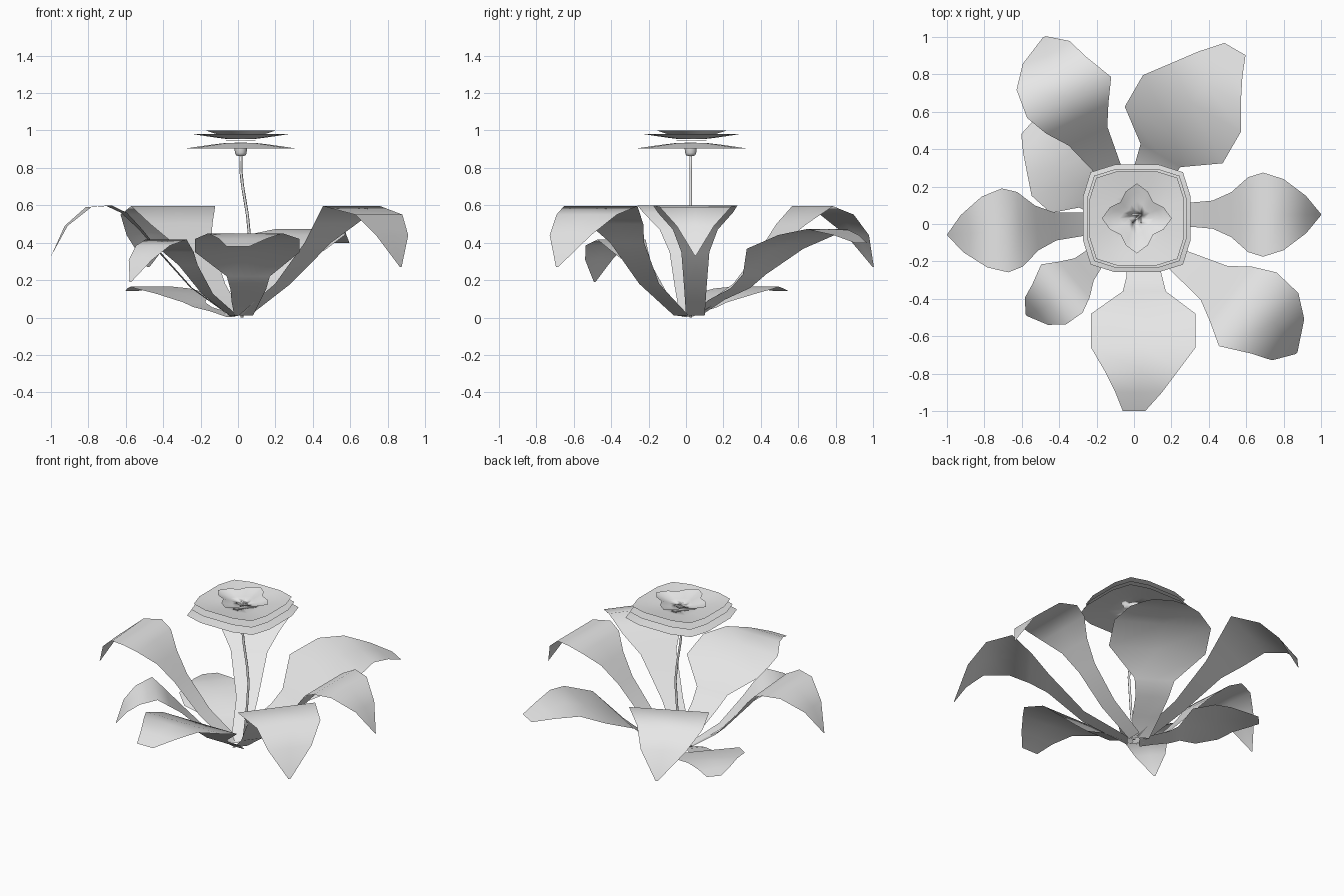
import bpy
import bmesh
from math import sin, cos, pi, radians

cube = bpy.data.objects.get("Cube")
if cube:
    bpy.data.objects.remove(cube)

grey = bpy.data.materials.new("pale_grey")
grey.use_nodes = True
colour = (0.8, 0.8, 0.8, 1)
grey.diffuse_color = colour
grey.node_tree.nodes["Principled BSDF"].inputs["Base Color"].default_value = colour


def finish(bm, name):
    """Turn a bmesh into a smooth, coloured object."""
    mesh = bpy.data.meshes.new(name)
    bm.to_mesh(mesh)
    bm.free()
    mesh.materials.append(grey)
    for face in mesh.polygons:
        face.use_smooth = True
    obj = bpy.data.objects.new(name, mesh)
    bpy.context.scene.collection.objects.link(obj)


def skin(bm, rows, closed):
    """Join rows of equally many vertices with quads."""
    count = len(rows[0])
    for a, b in zip(rows, rows[1:]):
        for i in range(count if closed else count - 1):
            j = (i + 1) % count
            bm.faces.new((a[i], a[j], b[j], b[i]))


# Leaf profiles: distance outward, height, right edge, left edge
drooping = [(.04, .01, -.05, .05), (.31, .18, -.075, .06), (.53, .4, -.1, .13),
            (.64, .5, -.16, .21), (.76, .595, -.235, .265), (.92, .55, -.16, .25),
            (1.03, .44, -.12, .16), (1.11, .27, -.015, 0)]
broad = [(.04, .01, -.02, .08), (.15, .09, -.035, .12), (.28, .15, -.04, .15),
         (.36, .22, -.06, .17), (.48, .35, -.23, .33), (.66, .42, -.23, .33),
         (.78, .45, -.16, .24), (.9, .42, -.1, .15), (1, .38, -.06, .06)]
pointed = [(s, z, -w, w) for s, z, w in
           [(.04, .01, .05), (.25, .16, .06), (.42, .35, .075), (.52, .47, .12),
            (.61, .56, .2), (.69, .598, .225), (.8, .59, .19), (.92, .49, .1),
            (1, .33, .003)]]


def leaf(name, profile, angle, size=1, height=1, shift=0):
    a = radians(angle)
    bm = bmesh.new()
    rows = []
    for s, z, right, left in profile:
        s *= size
        row = []
        for t in (right, (right + left) / 2, left):
            t = t * size + shift
            row.append(bm.verts.new((s * cos(a) - t * sin(a),
                                     s * sin(a) + t * cos(a), z * height)))
        rows.append(row)
    skin(bm, rows, False)
    finish(bm, name)


leaf("front_leaf", broad, -90)
leaf("back_left_leaf", broad, 60, 1.08, 1.05)
leaf("low_back_right_leaf", broad, 138, .77, .37)
leaf("left_leaf", pointed, 0, shift=.05)
leaf("right_leaf", pointed, 184.5, shift=-.02)
leaf("front_left_leaf", drooping, -38)
leaf("back_right_leaf", drooping, 116)
leaf("small_front_right_leaf", drooping, 220.7, .68, .7)

CX, CY = .015, .03


def rounded_square(half):
    """Radius of a square with cut corners at a given angle."""
    def radius(a):
        c, s = abs(cos(a)), abs(sin(a))
        return half * min(1 / max(c, s), 1.72 / (c + s))
    return radius


def star(a):
    """Radius of the wavy four-pointed centre."""
    return .155 + .032 * cos(4 * a)


def petals(name, radius, centre_z, edge_z, power, sides):
    """A shallow dish of petals whose outline follows a radius rule."""
    bm = bmesh.new()
    rows = []
    for f in (.25, .5, .75, 1):
        z = centre_z + (edge_z - centre_z) * f ** power
        angles = [2 * pi * i / sides for i in range(sides)]
        rows.append([bm.verts.new((CX + radius(a) * f * cos(a),
                                   CY + radius(a) * f * sin(a), z)) for a in angles])
    skin(bm, rows, True)
    bm.faces.new(rows[0])
    finish(bm, name)


petals("outer_petals", rounded_square(.287), .94, .905, 1.3, 16)
petals("flat_petals", rounded_square(.265), .946, .943, 1, 16)
petals("upper_petals", rounded_square(.252), .948, .98, 1.3, 16)
petals("centre_petals", star, .958, 1, 1.6, 16)


def tube(name, rings, sides):
    """Stacked rings given as x, y, z, radius."""
    bm = bmesh.new()
    rows = []
    for x, y, z, r in rings:
        rows.append([bm.verts.new((x + r * cos(2 * pi * i / sides),
                                   y + r * sin(2 * pi * i / sides), z))
                     for i in range(sides)])
    skin(bm, rows, True)
    bm.faces.new(rows[0][::-1])
    bm.faces.new(rows[-1])
    finish(bm, name)


# Bent stem and the cup under the petals
path = [(.02, 0), (.045, .2), (.062, .43), (.05, .55), (.025, .7), (.016, .78), (.015, .88)]
tube("stem", [(x, .025, z, .008) for x, z in path], 6)
tube("flower_cup", [(CX, .025, z, r) for z, r in
                    [(.863, .014), (.868, .026), (.88, .031), (.905, .034), (.935, .034)]], 10)
